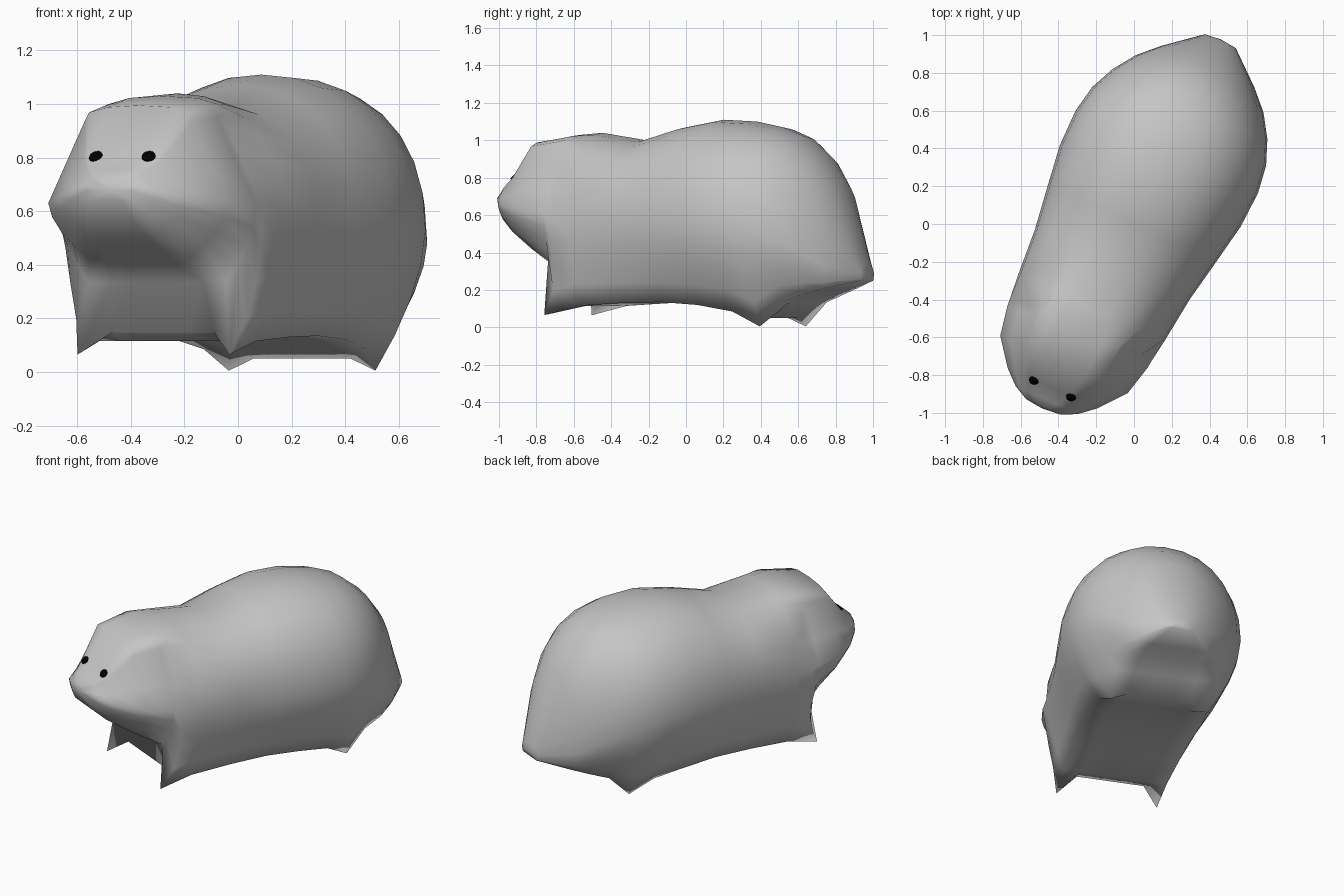
import bpy, bmesh, math
from mathutils import Vector
from mathutils.bvhtree import BVHTree

if "Cube" in bpy.data.objects:
    bpy.data.objects.remove(bpy.data.objects["Cube"])

YAW = math.radians(24.2)
FORE_FOOT, HIND_FOOT = -.62, .57


def place(t, s, z):
    """Body axis t (nose to tail), sideways s, height z -> world."""
    s += 0.028 * t - 0.01
    return Vector((math.sin(YAW) * t + math.cos(YAW) * s,
                   math.cos(YAW) * t - math.sin(YAW) * s, z))


def material(name, value):
    m = bpy.data.materials.new(name)
    m.diffuse_color = (value, value, value, 1)
    m.use_nodes = True
    m.node_tree.nodes["Principled BSDF"].inputs["Base Color"].default_value = m.diffuse_color
    return m


def finish(bm, name, mat):
    bmesh.ops.recalc_face_normals(bm, faces=bm.faces)
    for f in bm.faces:
        f.smooth = True
    me = bpy.data.meshes.new(name)
    bm.to_mesh(me)
    ob = bpy.data.objects.new(name, me)
    me.materials.append(mat)
    bpy.context.collection.objects.link(ob)
    return ob


fur = material("grey_fur", 0.56)
black = material("eye_black", 0.0)

# Cross-sections: t, half width, top, widest height, belly half width, belly
SECTIONS = [
    (-1.08, .10, .72, .69, .07, .64),
    (-1.04, .18, .755, .67, .11, .575),
    (-.97, .26, .81, .65, .14, .51),
    (-.83, .37, .995, .63, .20, .42),
    (-.67, .405, 1.02, .61, .28, .335),
    (FORE_FOOT, .41, 1.03, .60, .31, .15),
    (-.50, .425, 1.04, .58, .32, .115),
    (-.24, .45, 1.0, .57, .33, .13),
    (0, .49, 1.07, .56, .34, .135),
    (.22, .525, 1.11, .56, .35, .12),
    (.42, .53, 1.10, .55, .33, .085),
    (HIND_FOOT, .505, 1.07, .53, .30, .05),
    (.70, .45, 1.02, .48, .29, .135),
    (.82, .37, .92, .41, .27, .18),
    (.92, .27, .78, .33, .21, .21),
    (1.07, .09, .33, .28, .08, .25),
]


def half_ring(t, hw, top, zw, bw, belly):
    """Points from the top centre round one side to the belly centre."""
    head = t < -.6
    n = 2.8 if head else 2.2
    # Feet are the lower corners of two sections, pulled down
    drop = {FORE_FOOT: .085, HIND_FOOT: .045}.get(t, 0)
    lean = -.085 if t == FORE_FOOT else 0
    low = belly - drop
    pts = []
    for i in range(8):
        a = math.pi / 2 * (1 - i / 7)
        rise = math.sin(a) ** (2 / n)
        wide = math.cos(a) ** (2 / n) if i else 0
        if head:  # straight sloping cheeks up to a flat brow
            wide = min(wide, 1 - .48 * rise)
        pts.append((t, hw * wide, zw + (top - zw) * rise))
    for k in range(1, 5):
        f = k / 4
        pts.append((t + lean * f ** 6, hw + (bw - hw) * f ** 1.7, zw + (low - zw) * f))
    for k in (2, 1, 0):
        pts.append((t, bw * k / 3, belly))
    return pts


# Body with head, feet and rump in one skin
bm = bmesh.new()
rings = []
for sec in SECTIONS:
    h = half_ring(*sec)
    loop = h + [(t, -s, z) for t, s, z in h[-2:0:-1]]
    rings.append([bm.verts.new(place(*p)) for p in loop])
for a, b in zip(rings, rings[1:]):
    for i in range(len(a)):
        j = (i + 1) % len(a)
        bm.faces.new((a[i], a[j], b[j], b[i]))
# Rounded nose tip and tail end
for ring, tip in ((rings[0], (-1.09, 0, .68)), (rings[-1], (1.08, 0, .28))):
    c = bm.verts.new(place(*tip))
    for i in range(len(ring)):
        bm.faces.new((ring[i], ring[(i + 1) % len(ring)], c))
body = finish(bm, "body", fur)

# Eyes: small flat ovals laid on the face
bm = bmesh.new()
bm.from_mesh(body.data)
tree = BVHTree.FromBMesh(bm)
bm.free()
along = Vector((math.sin(YAW), math.cos(YAW), 0))
for name, side in (("left_eye", -1), ("right_eye", 1)):
    start = place(-.95, side * .108, .803) - along * .5
    hit, normal, _, _ = tree.ray_cast(start, along)
    bm = bmesh.new()
    bmesh.ops.create_cone(bm, cap_ends=True, segments=12,
                          radius1=.027, radius2=.024, depth=.009)
    turn = normal.to_track_quat('Z', 'Y').to_matrix().to_4x4()
    turn.translation = hit + normal * .004
    bm.transform(turn)
    finish(bm, name, black)
